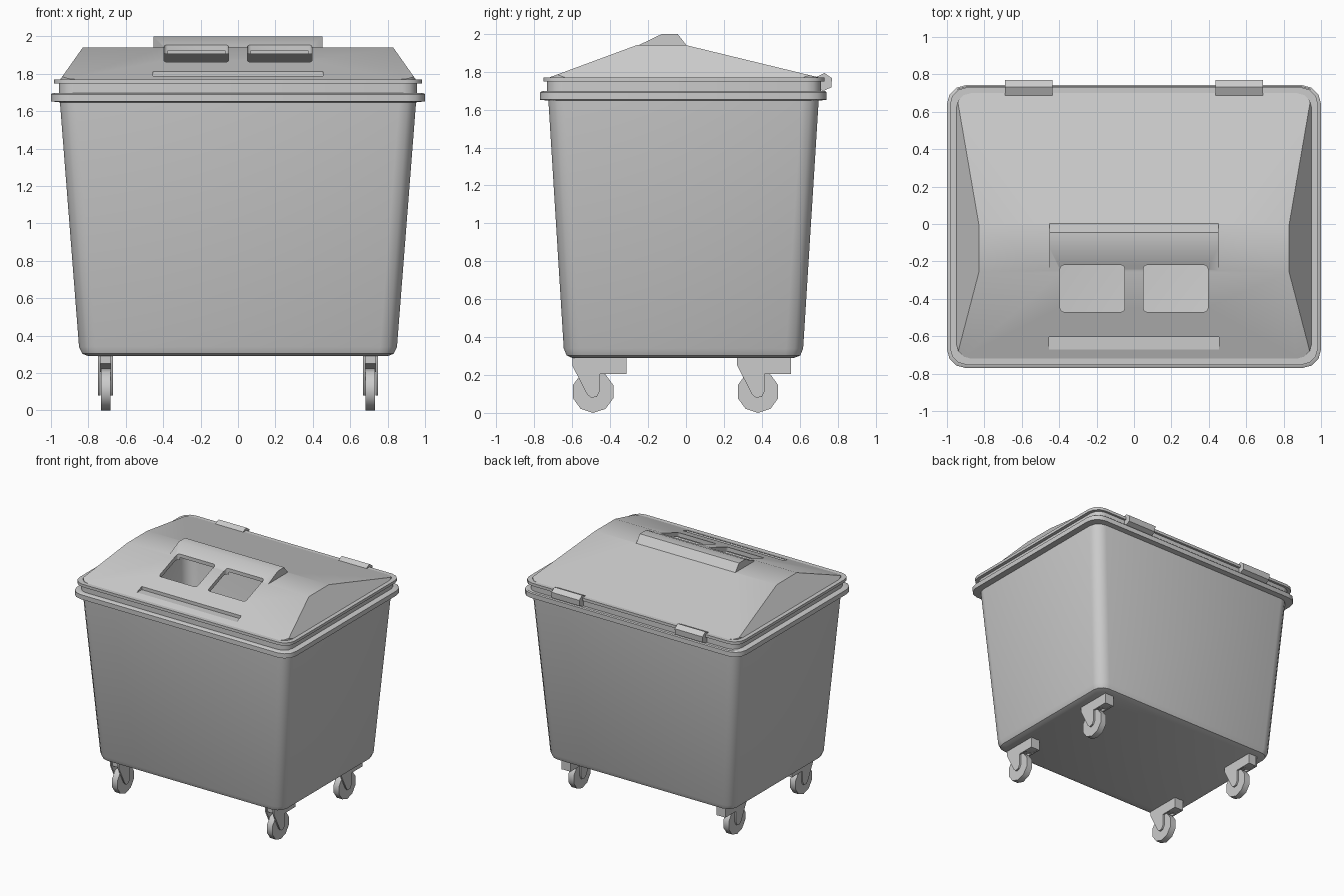
import bpy, bmesh
from math import sin, cos, pi, radians

if "Cube" in bpy.data.objects:
    bpy.data.objects.remove(bpy.data.objects["Cube"])


def finish(name, bm, angle=35):
    bmesh.ops.recalc_face_normals(bm, faces=bm.faces)
    mesh = bpy.data.meshes.new(name)
    bm.to_mesh(mesh)
    bm.free()
    ob = bpy.data.objects.new(name, mesh)
    bpy.context.collection.objects.link(ob)
    shade(ob, angle)
    return ob


def select(ob):
    bpy.ops.object.select_all(action='DESELECT')
    ob.select_set(True)
    bpy.context.view_layer.objects.active = ob


def shade(ob, angle):
    select(ob)
    bpy.ops.object.shade_smooth_by_angle(angle=radians(angle))


def ring(x0, x1, y0, y1, r, z, n=3):
    """Rounded rectangle at height z."""
    pts = []
    for k, (cx, cy) in enumerate([(x1 - r, y1 - r), (x0 + r, y1 - r), (x0 + r, y0 + r), (x1 - r, y0 + r)]):
        for i in range(n + 1):
            a = (k + i / n) * pi / 2
            pts.append((cx + r * cos(a), cy + r * sin(a), z))
    return pts


def loft_bm(rings, cap0=True, cap1=True):
    bm = bmesh.new()
    vs = [[bm.verts.new(p) for p in r] for r in rings]
    n = len(vs[0])
    for a, b in zip(vs, vs[1:]):
        for i in range(n):
            j = (i + 1) % n
            bm.faces.new((a[i], a[j], b[j], b[i]))
    if cap0:
        bm.faces.new(vs[0][::-1])
    if cap1:
        bm.faces.new(vs[-1])
    bmesh.ops.recalc_face_normals(bm, faces=bm.faces)
    return bm


def prism(name, profile, x0, x1, angle=35):
    """Side profile (y, z) extruded along x."""
    return finish(name, loft_bm([[(x, y, z) for y, z in profile] for x in (x0, x1)]), angle)


def boolean(ob, cutter, op):
    cutter.hide_render = True
    m = ob.modifiers.new(op, 'BOOLEAN')
    m.operation, m.object, m.solver = op, cutter, 'EXACT'
    select(ob)
    bpy.ops.object.modifier_apply(modifier=m.name)
    bpy.data.objects.remove(cutter)


# Tub: rounded floor, tapered walls, projecting rim (half width, y min, y max, corner, z)
tub = [(.80, -.60, .57, .06, .29), (.833, -.63, .603, .08, .303), (.85, -.645, .618, .09, .34),
       (.952, -.726, .70, .09, 1.647), (1.0, -.77, .742, .10, 1.652), (1.0, -.77, .742, .10, 1.69),
       (.99, -.76, .735, .095, 1.697), (.955, -.73, .71, .08, 1.697)]
finish("tub", loft_bm([ring(-h, h, a, b, r, z) for h, a, b, r, z in tub], cap1=False))

# Lid skirt with its thin lip
skirt = [(.957, -.732, .712, .08, 1.69), (.957, -.732, .712, .08, 1.747), (.984, -.753, .73, .09, 1.747),
         (.984, -.753, .73, .09, 1.77), (.94, -.71, .69, .08, 1.77)]
finish("lid_skirt", loft_bm([ring(-h, h, a, b, r, z) for h, a, b, r, z in skirt], False, False))


# Lid roof: upright block sliced by the sloping planes
def roof(name, d, z0):
    bm = loft_bm([ring(-.95 + d, .95 - d, -.72 + d, .70 - d, .08, z) for z in (z0, 2.1)])
    planes = [((0, -.26, 1.94 - d), (0, -.17, .46)), ((0, 0, 1.94 - d), (0, .17, .70)),
              ((0, 0, 1.94 - d), (0, 0, 1)),
              ((.83 - d, 0, 1.94), (.17, 0, .12)), ((-.83 + d, 0, 1.94), (-.17, 0, .12))]
    for co, no in planes:
        res = bmesh.ops.bisect_plane(bm, geom=bm.verts[:] + bm.edges[:] + bm.faces[:], dist=1e-5,
                                     plane_co=co, plane_no=no, clear_outer=True)
        edges = [e for e in res['geom_cut'] if isinstance(e, bmesh.types.BMEdge) and e.is_boundary]
        bmesh.ops.edgeloop_fill(bm, edges=edges)
    return finish(name, bm)


lid = roof("lid", 0, 1.765)
boolean(lid, prism("hood", [(-.27, 1.93), (-.125, 2.0), (-.045, 2.0), (.006, 1.935), (.006, 1.9), (-.25, 1.9)],
                   -.453, .453), 'UNION')
boolean(lid, roof("cavity", .035, 1.70), 'DIFFERENCE')
boolean(lid, prism("hood_cavity", [(-.22, 1.85), (-.22, 1.925), (-.12, 1.97), (-.06, 1.97), (-.03, 1.93),
                                   (-.03, 1.85)], -.425, .425), 'DIFFERENCE')

# Two drop openings and the grip groove
for x in (-.395, .05):
    hole = finish("hole", loft_bm([ring(x, x + .345, -.47, -.22, .02, z) for z in (1.7, 2.1)]))
    boolean(lid, hole, 'DIFFERENCE')
boolean(lid, prism("groove", [(-.67, 1.786), (-.605, 1.786), (-.605, 1.86), (-.67, 1.86)], -.455, .455), 'DIFFERENCE')
shade(lid, 35)


def polygon(cy, cz, r, n, start):
    return [(cy + r * cos(start + 2 * pi * i / n), cz + r * sin(start + 2 * pi * i / n)) for i in range(n)]


# Six-sided hinge barrels at the back
for side, x in (("left", -.563), ("right", .563)):
    prism("hinge_" + side, polygon(.727, 1.745, .048, 6, radians(25)), x - .127, x + .127, 35)

# Casters: ten-sided wheel, two fork cheeks, mounting block
cheek = [(-.11, .295), (.175, .295), (.175, .205), (.035, .205), (.035, .115), (.02, .085), (-.012, .08),
         (-.033, .10), (-.11, .25)]
block = [(-.10, .295), (.174, .295), (.174, .206), (.10, .206), (.06, .225), (-.10, .25)]
for side, x in (("left", -.708), ("right", .708)):
    for end, y in (("front", -.49), ("back", .38)):
        tag = f"{end}_{side}"
        prism("wheel_" + tag, polygon(y, .108, .112, 10, radians(18)), x - .025, x + .025, 40)
        prism("caster_block_" + tag, [(y + a, z) for a, z in block], x - .035, x + .035)
        for s, n in ((-1, "outer"), (1, "inner")):
            xs = sorted((x + s * .027, x + s * .04))
            prism(f"fork_{tag}_{n if x < 0 else ('inner' if s < 0 else 'outer')}",
                  [(y + a, z) for a, z in cheek], *xs)

# Settle the wheels exactly on the ground
for ob in bpy.data.objects:
    if ob.name.startswith("wheel"):
        ob.location.z -= min(v.co.z for v in ob.data.vertices)
